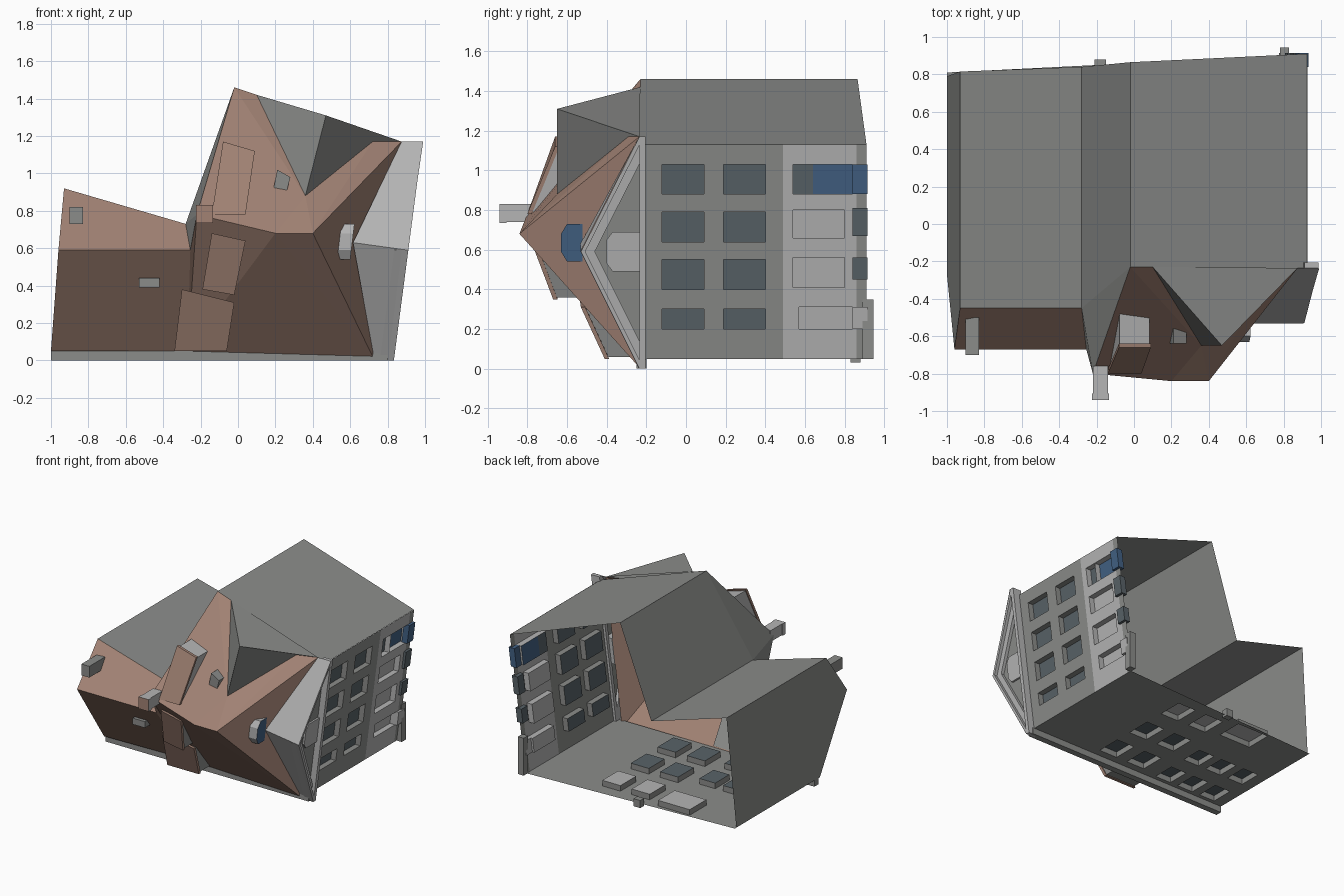
import bpy, bmesh
from mathutils import Vector

if "Cube" in bpy.data.objects:
    bpy.data.objects.remove(bpy.data.objects["Cube"])

def material(name, rgb):
    m = bpy.data.materials.new(name)
    m.diffuse_color = (*rgb, 1)
    m.use_nodes = True
    m.node_tree.nodes["Principled BSDF"].inputs["Base Color"].default_value = m.diffuse_color
    return m

WALL = material("grey wall", (.26, .265, .255))
LIGHT = material("light stone", (.46, .46, .46))
TILE = material("brown roof tile", (.36, .225, .175))
GLASS = material("dark window", (.10, .125, .14))
BLUE = material("blue window", (.055, .12, .23))
MATS = [WALL, LIGHT, TILE, GLASS, BLUE]
CENTRE = Vector((0, .1, .5))

def build(name, faces, mats, centre=None):
    """Object from face point lists, each facing away from a centre."""
    pts = [Vector(p) for f in faces for p in f]
    c = centre or sum(pts, Vector()) / len(pts)
    bm = bmesh.new()
    if not isinstance(mats, list):
        mats = [mats] * len(faces)
    for f, m in zip(faces, mats):
        face = bm.faces.new([bm.verts.new(p) for p in f])
        face.normal_update()
        if face.normal.dot(face.calc_center_median() - c) < 0:
            face.normal_flip()
        face.material_index = MATS.index(m)
    bmesh.ops.remove_doubles(bm, verts=bm.verts, dist=1e-5)
    me = bpy.data.meshes.new(name)
    for m in MATS:
        me.materials.append(m)
    bm.to_mesh(me)
    bm.free()
    ob = bpy.data.objects.new(name, me)
    bpy.context.collection.objects.link(ob)
    return ob

def prism(name, a, b, mat, end=None):
    """Solid between two matching outlines; end colours outline a."""
    n = len(a)
    sides = [[a[i], a[(i + 1) % n], b[(i + 1) % n], b[i]] for i in range(n)]
    return build(name, [a, b] + sides, [end or mat] + [mat] * (n + 1))

def box(name, x0, x1, y0, y1, z0, z1, mat, end=None):
    q = [(x0, z0), (x1, z0), (x1, z1), (x0, z1)]
    return prism(name, [(x, y0, z) for x, z in q], [(x, y1, z) for x, z in q], mat, end)

def facade(name, place, us, vs, windows, rule):
    """Wall sheet with recessed panels (u0, u1, v0, v1, colour)."""
    D = -.045
    us = sorted({round(u, 3) for u in us + [w[k] for w in windows for k in (0, 1)]})
    vs = sorted({round(v, 3) for v in vs + [w[k] for w in windows for k in (2, 3)]})
    faces, mats = [], []
    for a, b in zip(us, us[1:]):
        for c, d in zip(vs, vs[1:]):
            u, v = (a + b) / 2, (c + d) / 2
            if not any(w[0] < u < w[1] and w[2] < v < w[3] for w in windows):
                faces.append([place(a, c, 0), place(b, c, 0), place(b, d, 0), place(a, d, 0)])
                mats.append(rule(u, v))
    for a, b, c, d, m in windows:
        q = [(a, c), (b, c), (b, d), (a, d)]
        faces.append([place(*p, D) for p in q])
        mats.append(m)
        for p, r in zip(q, q[1:] + q[:1]):
            faces.append([place(*p, 0), place(*r, 0), place(*r, D), place(*p, D)])
            mats.append(rule((a + b) / 2, (c + d) / 2))
    return build(name, faces, mats, CENTRE)

# side and upper walls, swept from front to the open back
rail = [(-1, .05, .79, -.27), (-.93, .92, .815, -.45), (-.28, .73, .84, -.45),
        (-.02, 1.46, .865, -.23), (.925, 1.13, .91, -.24)]
walls = []
for (x0, z0, b0, f0), (x1, z1, b1, f1) in zip(rail, rail[1:]):
    walls.append([(x0, b0, z0), (x1, b1, z1), (x1, f1, z1), (x0, f0, z0)])
walls[0].insert(3, (-.96, -.67, .59))

# roof corner points
A, B, C = (-.02, -.23, 1.46), (.1, -.23, 1.42), (.36, -.65, .88)
Dp, E, F = (.72, -.29, 1.17), (.875, -.235, 1.17), (.4, -.84, .68)
G, H, I = (.2, -.84, .68), (-.22, -.8, .78), (-.28, -.45, .73)
J, K, L = (-.255, -.67, .59), (.73, -.23, .0), (-.27, -.25, .05)
P = (.47, -.65, 1.31)
walls += [[A, H, I], [H, J, I], [B, P, E]]
build("outer_walls", walls, WALL, CENTRE)
build("cross_gable_roof", [[B, P, C], [P, E, Dp, C]], WALL, CENTRE)
build("main_roof", [[A, B, C], [A, C, G, H], [C, F, G], [C, Dp, F], [Dp, E, F],
                    [F, E, K], [H, G, L], [G, F, K], [G, K, L], [H, L, J]], TILE, CENTRE)
LW, LT = (-.96, -.67, .59), (-.93, -.45, .92)
build("wing_roof", [[LW, J, I, LT], [LW, J, L, (-1, -.27, .05)]], TILE, CENTRE)

# right facade, leaning outward
def right(y, z, d):
    return (.785 + .131 * (z - .05) + d, y, z)

rows = [(.2, .3), (.4, .55), (.64, .79), (.88, 1.03)]
wins = [(y, y + .21, a, b, GLASS) for y in (-.12, .19) for a, b in rows]
wins += [(.54, .8, a, b, LIGHT) for a, b in [(.41, .56), (.66, .8)]]
wins += [(.57, .84, .2, .31, LIGHT), (.54, .64, .88, 1.03, GLASS), (.64, .85, .88, 1.03, BLUE)]
facade("right_facade", right, [-.23, .49, .86, .91], [.05, 1.13], wins,
       lambda y, z: LIGHT if .49 < y < .86 else WALL)
for a, b, m in [(.2, .31, LIGHT), (.45, .56, GLASS), (.67, .81, GLASS), (.88, 1.03, BLUE)]:
    q = [(.84, a), (.915, a), (.915, b), (.84, b)]
    prism("corner_bay", [right(*p, .02) for p in q], [right(*p, -.03) for p in q], m)
box("corner_step", .78, .83, .89, .945, .05, .35, WALL)

# bottom facade
def under(x, y, d):
    return (x, min(y, .86 + .05 * x), .05 - d)

wins = [(x - .08, x + .08, y - .1, y + .1, m) for x in (.13, -.13)
        for y, m in ((-.04, GLASS), (.3, GLASS), (.66, LIGHT))]
wins += [(x - .07, x + .07, y - .09, y + .09, GLASS) for x in (-.42, -.63, -.84) for y in (-.08, .24)]
wins += [(-.6, -.32, .6, .81, LIGHT)]
facade("lower_facade", under, [-1, .785], [-.25, .9], wins, lambda x, y: WALL)
box("door_hood", -.21, -.15, .83, .88, .03, .09, WALL)
box("lower_cornice", -1, .8, -.25, -.2, 0, .05, WALL)

# pediment: gable wall, stepped mouldings, little roof
tri = [(-.22, .02), (-.53, .59), (-.22, 1.16)]
build("pediment_wall", [[right(y, z, .005) for y, z in tri]], WALL, CENTRE)

def moulding(name, p, q, inner_p, inner_q, depth):
    o = [p, q, inner_q, inner_p]
    prism(name, [right(*k, depth) for k in o], [right(*k, -.02) for k in o], LIGHT)

for t, w, d in [(0, .022, .055), (.02, .05, .03)]:
    apex, apex_in = (-.53 + t, .59), (-.53 + t + w, .59)
    for end, s in ((0, 1), (1.17, -1)):
        moulding("raking_moulding", (-.235, end + s * 2 * t), apex,
                 (-.235, end + s * 2 * (t + w)), apex_in, d)
moulding("horizontal_moulding", (-.235, 0), (-.235, 1.17), (-.205, 0), (-.205, 1.17), .055)
R, S = (.905, -.532, .59), (.615, -.532, .63)
build("pediment_roof", [[(.99, -.237, 1.17), R, S, E], [R, S, K, (.833, -.237, 0)]], LIGHT, CENTRE)
bay = [(-.23, .49), (-.37, .49), (-.4, .53), (-.4, .65), (-.37, .69), (-.23, .69)]
prism("pediment_window", [right(*p, .02) for p in bay], [right(*p, -.05) for p in bay], LIGHT)

# round-topped dormer on the right hip
oval = [(-.5, .54), (-.6, .54), (-.63, .59), (-.63, .68), (-.6, .73), (-.5, .73)]
prism("hip_dormer", [(.6 + .12 * (z - .54), y, z) for y, z in oval],
      [(.53 + .12 * (z - .54), y, z) for y, z in oval], LIGHT, BLUE)

# slab dormers: tiled plate over a pale body reaching back to the roof
def dormer(name, plate, depths, body):
    back = [(x, y + .022, z) for x, y, z in plate]
    prism(name + "_plate", plate, back, TILE)
    m = sum((Vector(p) for p in back), Vector()) / 4
    near = [Vector(p).lerp(m, .06) for p in back]
    prism(name + "_body", near, [(p.x, y, p.z) for p, y in zip(near, depths)], body)

dormer("upper_dormer", [(-.14, -.8, .78), (.04, -.8, .78), (.09, -.66, 1.12), (-.08, -.66, 1.17)],
       (-.74, -.74, -.47, -.45), LIGHT)
dormer("lower_dormer", [(-.19, -.67, .38), (-.02, -.67, .35), (.04, -.78, .64), (-.14, -.78, .68)],
       (-.5, -.5, -.72, -.72), WALL)
dormer("entrance_roof", [(-.34, -.41, .05), (-.06, -.41, .05), (-.02, -.53, .31), (-.3, -.54, .38)],
       (-.25, -.25, -.47, -.47), WALL)

# chimneys and skylights
box("wing_chimney", -.9, -.83, -.7, -.5, .73, .82, WALL)
box("main_chimney", -.22, -.14, -.91, -.76, .74, .83, LIGHT)
box("chimney_cap", -.225, -.135, -.94, -.905, .735, .83, LIGHT, TILE)
box("wing_skylight", -.53, -.42, -.58, -.5, .39, .44, WALL)
prism("gable_skylight", [(.19, -.64, .92), (.26, -.64, .9), (.28, -.64, .98), (.21, -.64, 1.02)],
      [(.19, -.54, .92), (.26, -.54, .9), (.28, -.54, .98), (.21, -.54, 1.02)], WALL)
